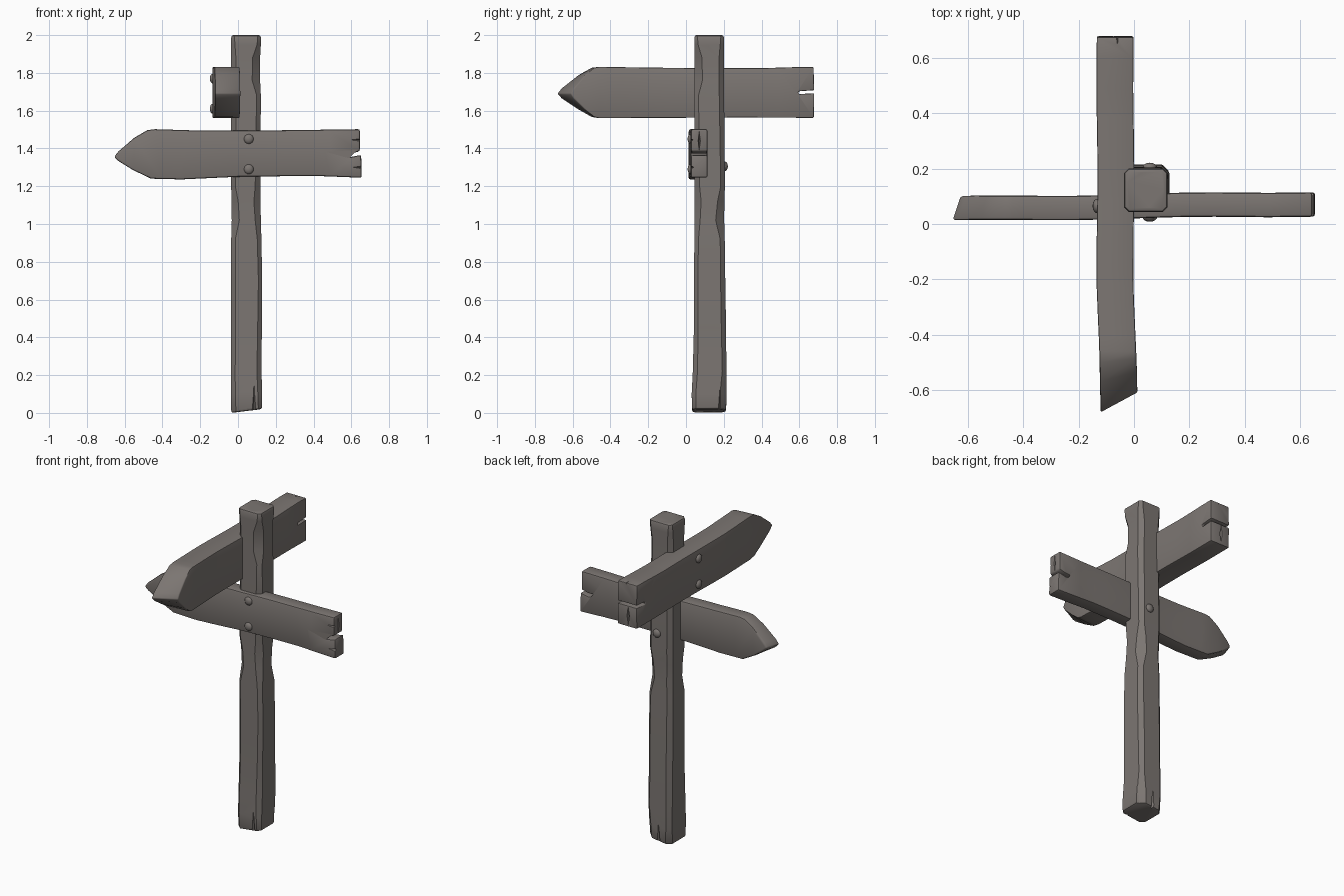
import bpy, bmesh, math
from mathutils import Vector, Matrix

wood = bpy.data.materials.new("weathered grey brown wood")
wood.diffuse_color = (0.20, 0.18, 0.168, 1)


def add_object(name, bm):
    bmesh.ops.recalc_face_normals(bm, faces=bm.faces)
    me = bpy.data.meshes.new(name)
    bm.to_mesh(me)
    bm.free()
    me.materials.append(wood)
    ob = bpy.data.objects.new(name, me)
    bpy.context.collection.objects.link(ob)
    return ob


def activate(ob):
    bpy.ops.object.select_all(action='DESELECT')
    ob.select_set(True)
    bpy.context.view_layer.objects.active = ob


def finish(ob, bevel, limit, cracks):
    """Round the edges, cut the splits, shade smooth."""
    activate(ob)
    m = ob.modifiers.new("bevel", 'BEVEL')
    m.width, m.segments = bevel, 2
    m.limit_method, m.angle_limit = 'ANGLE', math.radians(limit)
    bpy.ops.object.modifier_apply(modifier="bevel")
    for pos, size, direction in cracks:
        # diamond-section spike: wide at pos, narrowing along direction
        width, deep, length = size
        bm = bmesh.new()
        bmesh.ops.create_cone(bm, cap_ends=True, segments=4, radius1=1,
                              radius2=0.05, depth=1)
        bmesh.ops.translate(bm, verts=bm.verts, vec=(0, 0, 0.45))
        bmesh.ops.scale(bm, verts=bm.verts, vec=(width, deep, length))
        d = Vector(direction[0])
        w = Vector(direction[1])
        rot = Matrix((w, d.cross(w), d)).transposed().to_4x4()
        bm.transform(Matrix.Translation(pos) @ rot)
        cutter = add_object("crack_cutter", bm)
        cutter.hide_render = True
        m = ob.modifiers.new("crack", 'BOOLEAN')
        m.operation, m.solver, m.object = 'DIFFERENCE', 'EXACT', cutter
        bpy.ops.object.modifier_apply(modifier="crack")
        bpy.data.objects.remove(cutter)
    activate(ob)
    bpy.ops.object.shade_smooth_by_angle(angle=math.radians(38))


def plank(name, outline, thick, slant, place, wobble, cracks):
    """outline is (along, up); depth 0 is the outer face, thick the inner."""
    bm = bmesh.new()
    f = bm.faces.new([bm.verts.new((u, 0, z)) for u, z in outline])
    r = bmesh.ops.extrude_face_region(bm, geom=[f])
    bmesh.ops.translate(bm, verts=[v for v in r['geom'] if isinstance(v, bmesh.types.BMVert)],
                        vec=(0, thick, 0))
    for i in range(10):
        bmesh.ops.bisect_plane(bm, geom=bm.verts[:] + bm.edges[:] + bm.faces[:],
                               plane_co=(-0.41 + i * 0.1, 0, 0), plane_no=(1, 0, 0))
    for v in bm.verts:
        u, d, z = v.co
        tip = max(0, (-0.46 - u) / 0.2)
        v.co = place(u + slant * tip * d / thick, d + wobble(u), z)
    ob = add_object(name, bm)
    finish(ob, 0.010, 40, cracks)


# Post: rings of z, x0, x1, y0, y1 and chamfers (front left, front right, back right, back left)
rings = [
    (0.00, -0.036, 0.128, 0.032, 0.212, .025, .020, .040, .030),
    (0.10, -0.036, 0.127, 0.030, 0.215, .022, .022, .035, .025),
    (0.22, -0.037, 0.125, 0.036, 0.214, .022, .025, .022, .025),
    (0.45, -0.037, 0.126, 0.042, 0.212, .025, .022, .025, .028),
    (0.70, -0.037, 0.128, 0.043, 0.208, .025, .020, .025, .025),
    (0.92, -0.036, 0.124, 0.044, 0.205, .022, .022, .024, .025),
    (1.02, -0.033, 0.121, 0.045, 0.202, .040, .030, .045, .025),
    (1.12, -0.035, 0.119, 0.045, 0.203, .036, .035, .036, .025),
    (1.20, -0.036, 0.119, 0.044, 0.206, .022, .028, .022, .025),
    (1.50, -0.036, 0.120, 0.044, 0.204, .025, .025, .025, .025),
    (1.68, -0.036, 0.121, 0.044, 0.201, .025, .022, .025, .025),
    (1.76, -0.036, 0.117, 0.045, 0.200, .025, .042, .025, .025),
    (1.88, -0.036, 0.117, 0.045, 0.200, .025, .040, .025, .025),
    (1.95, -0.036, 0.121, 0.044, 0.201, .020, .020, .020, .020),
    (2.00, -0.036, 0.121, 0.044, 0.201, .016, .016, .016, .016)]
bm = bmesh.new()
loops = []
for z, x0, x1, y0, y1, a, b, c, d in rings:
    pts = [(x0, y0 + a), (x0 + a, y0), (x1 - b, y0), (x1, y0 + b),
           (x1, y1 - c), (x1 - c, y1), (x0 + d, y1), (x0, y1 - d)]
    lift = 0.02 if z == 0 else 0
    loops.append([bm.verts.new((x, y, z + lift * max(0, (x + 0.036) / 0.164)))
                  for x, y in pts])
for lo, hi in zip(loops, loops[1:]):
    for i in range(8):
        j = (i + 1) % 8
        bm.faces.new((lo[i], lo[j], hi[j], hi[i]))
bm.faces.new(loops[0])
bm.faces.new(loops[-1])
X, Y, Z = (1, 0, 0), (0, 1, 0), (0, 0, 1)
DOWN = (0, 0, -1)
finish(add_object("post", bm), 0.012, 55, [
    ((0.055, 0.042, 2.01), (0.012, 0.020, 0.09), (DOWN, X)),
    ((0.030, 0.203, 2.01), (0.010, 0.020, 0.08), (DOWN, X)),
    ((0.123, 0.120, 2.01), (0.010, 0.020, 0.08), (DOWN, Y)),
    ((-0.038, 0.150, 2.01), (0.010, 0.018, 0.07), (DOWN, Y)),
    ((0.085, 0.032, -0.01), (0.012, 0.022, 0.17), (Z, X)),
    ((0.127, 0.180, -0.01), (0.012, 0.022, 0.15), (Z, Y)),
    ((0.040, 0.214, -0.01), (0.012, 0.022, 0.15), (Z, X)),
    ((0.020, 0.207, 1.15), (0.006, 0.012, 0.20), (DOWN, X))])

# Lower sign points left, across the front of the post
plank("lower_sign", [
    (-0.66, 1.355), (-0.635, 1.385), (-0.55, 1.457), (-0.48, 1.497), (-0.44, 1.502),
    (-0.25, 1.496), (0.0, 1.494), (0.3, 1.497), (0.645, 1.502),
    (0.645, 1.385), (0.60, 1.374), (0.53, 1.373), (0.595, 1.354), (0.652, 1.366),
    (0.655, 1.245), (0.4, 1.255), (0.0, 1.250), (-0.3, 1.236), (-0.46, 1.240),
    (-0.56, 1.287), (-0.635, 1.333)],
    0.088, 0.03, lambda u, d, z: (u, d, z),
    lambda u: 0.02 + 0.014 * u + 0.003 * math.sin(u * 8), [
    ((0.66, 0.070, 1.44), (0.009, 0.075, 0.05), ((-1, 0, 0), Y)),
    ((0.66, 0.028, 1.30), (0.009, 0.016, 0.06), ((-1, 0, 0), Z)),
    ((0.655, 0.026, 1.445), (0.008, 0.016, 0.06), ((-1, 0, 0), Z))])

# Upper sign points forward, on the left side of the post
plank("upper_sign", [
    (-0.683, 1.69), (-0.66, 1.718), (-0.57, 1.788), (-0.50, 1.827), (-0.46, 1.832),
    (-0.2, 1.828), (0.1, 1.825), (0.4, 1.825), (0.6, 1.831), (0.675, 1.831),
    (0.679, 1.708), (0.60, 1.703), (0.592, 1.695), (0.60, 1.688), (0.679, 1.692),
    (0.677, 1.562), (0.3, 1.564), (-0.1, 1.562), (-0.46, 1.560), (-0.50, 1.567),
    (-0.57, 1.606), (-0.66, 1.665)],
    0.133, 0.065, lambda u, d, z: (d, u, z),
    lambda u: -0.134 + 0.008 * max(0, -u - 0.2) / 0.3 + 0.002 * math.sin(u * 9), [
    ((-0.06, 0.685, 1.84), (0.010, 0.020, 0.07), ((0, -1, 0), X)),
    ((-0.075, 0.685, 1.63), (0.010, 0.070, 0.05), ((0, -1, 0), X)),
    ((-0.137, 0.685, 1.77), (0.009, 0.016, 0.07), ((0, -1, 0), Z))])


# Bolts: flattened domes facing outward
def bolt(name, pos, axis):
    bm = bmesh.new()
    bmesh.ops.create_uvsphere(bm, u_segments=14, v_segments=8, radius=0.026)
    s = [0.6 if a else 1 for a in axis]
    bmesh.ops.scale(bm, verts=bm.verts, vec=s)
    bmesh.ops.translate(bm, verts=bm.verts, vec=pos)
    activate(add_object(name, bm))
    bpy.ops.object.shade_smooth()


for z in (1.45, 1.29):
    bolt("lower_sign_bolt", (0.057, 0.024, z), Y)
for z in (1.77, 1.61):
    bolt("upper_sign_bolt", (-0.134, 0.065, z), X)
bolt("back_bolt", (0.057, 0.206, 1.305), Y)
